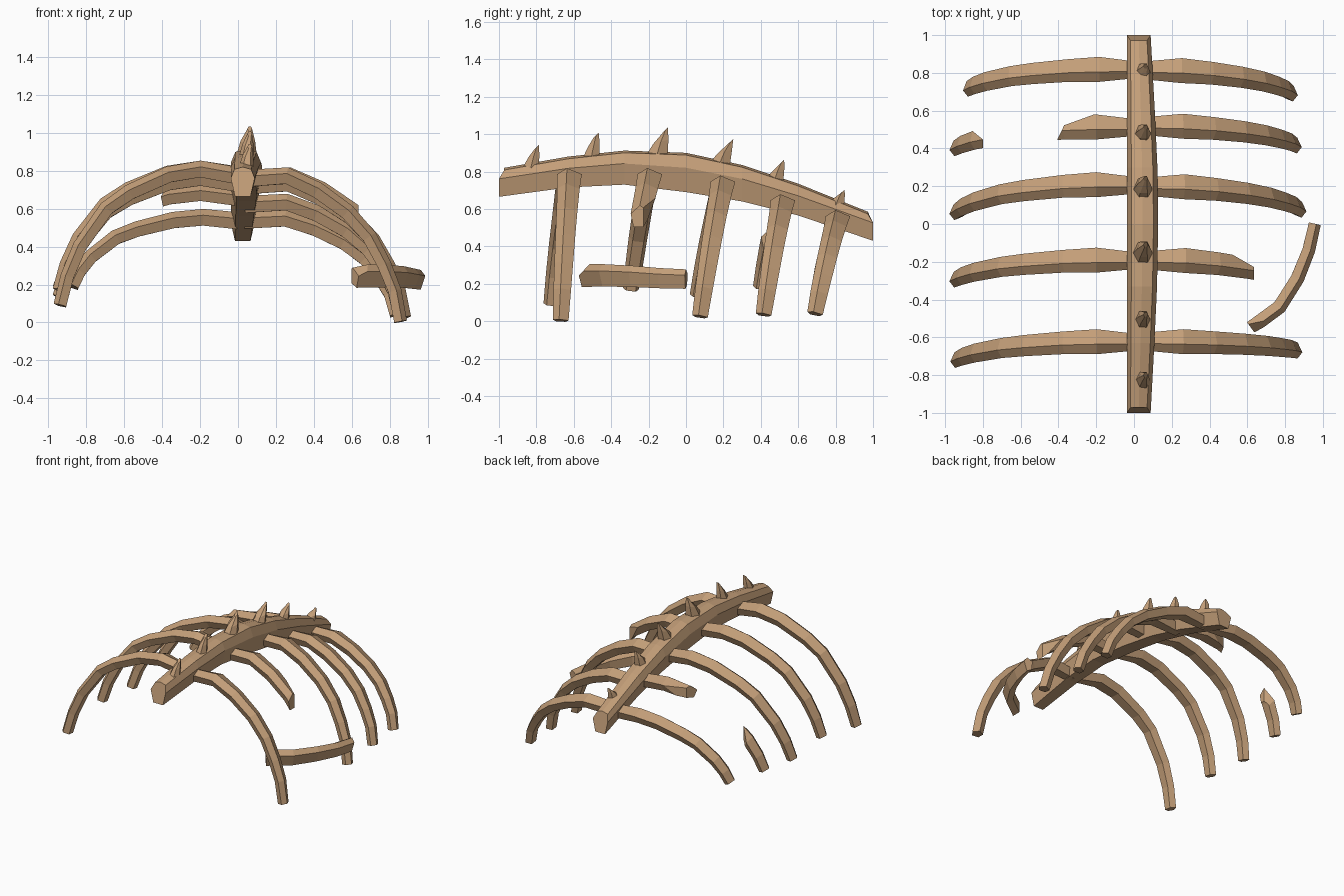
import bpy, bmesh, math
from mathutils import Vector

if "Cube" in bpy.data.objects:
    bpy.data.objects.remove(bpy.data.objects["Cube"])

bone = bpy.data.materials.new("tan bone")
bone.diffuse_color = (0.55, 0.345, 0.19, 1)
bone.use_nodes = True
bone.node_tree.nodes["Principled BSDF"].inputs["Base Color"].default_value = bone.diffuse_color


def loft(rings):
    """Closed tube through a list of equal-sized point rings."""
    bm = bmesh.new()
    vs = [[bm.verts.new(p) for p in r] for r in rings]
    n = len(vs[0])
    for a, b in zip(vs, vs[1:]):
        for i in range(n):
            j = (i + 1) % n
            bm.faces.new((a[i], a[j], b[j], b[i]))
    bm.faces.new(vs[0])
    bm.faces.new(vs[-1])
    return bm


def finish(name, bm, cuts=()):
    """Cut away everything beyond each (point, normal) plane and cap it."""
    for co, no in cuts:
        geom = bm.verts[:] + bm.edges[:] + bm.faces[:]
        res = bmesh.ops.bisect_plane(bm, geom=geom, plane_co=co, plane_no=no,
                                     clear_outer=True)
        edges = [e for e in res["geom_cut"] if isinstance(e, bmesh.types.BMEdge)]
        bmesh.ops.contextual_create(bm, geom=edges)
    bmesh.ops.recalc_face_normals(bm, faces=bm.faces[:])
    me = bpy.data.meshes.new(name)
    bm.to_mesh(me)
    bm.free()
    me.materials.append(bone)
    ob = bpy.data.objects.new(name, me)
    bpy.context.collection.objects.link(ob)
    return ob


def bone_sweep(path, across, ridge, widths, thick):
    """Five-sided bone section with an outer ridge, swept along the path."""
    rings = []
    for i, p in enumerate(path):
        t = (path[min(i + 1, len(path) - 1)] - path[max(i - 1, 0)]).normalized()
        n = t.cross(across).normalized()
        w_dir = n.cross(t).normalized()
        w, h = widths[i], thick[i]
        sec = [(ridge * w, h), (w, 0.25 * h), (0.6 * w, -h), (-0.6 * w, -h), (-w, 0.25 * h)]
        rings.append([p + w_dir * a + n * b for a, b in sec])
    return loft(rings)


# Spine: y, top z, bottom z, half width
spine = [(-1, .82, .665, .063), (-.63, .88, .715, .073), (-.33, .912, .73, .08),
         (0, .90, .69, .083), (.3, .835, .64, .081), (.6, .735, .565, .074),
         (1, .585, .43, .063)]
rings = []
for i, (y, top, bot, w) in enumerate(spine):
    cx = w - 0.038
    mid = bot + (top - bot) * 0.62
    yt = y * 0.972 if abs(y) == 1 else y      # ends lean inward at the top
    rings.append([(cx - .65 * w, y, bot), (cx + .65 * w, y, bot), (cx + w, y, mid),
                  (cx + .7 * w, yt, top - .012), (cx, yt, top), (cx - .7 * w, yt, top - .012),
                  (cx - w, y, mid)])
finish("spine", loft(rings))

# Normalised rib curves: (fraction of reach, fraction of drop)
RIGHT = [(.04, .02), (.3, 0), (.49, .1), (.675, .25), (.81, .42), (.90, .61), (.965, .79), (1, 1)]
LEFT = [(.0, .05), (.21, 0), (.39, .04), (.61, .17), (.74, .29), (.89, .57), (.96, .79), (1, 1)]
WIDTH = [.045, .066, .06, .056, .053, .05, .047, .042]
THICK = [.045, .044, .043, .041, .039, .037, .035, .034]


def rib(curve, reach, peak, end_z, y0, y1):
    s = 1 if reach > 0 else -1
    path = [Vector((u * reach, y0 + (y1 - y0) * (.75 * d + .25 * u * u), peak - d * (peak - end_z)))
            for u, d in curve]
    return bone_sweep(path, Vector((0, s, 0)), -0.2 * s, WIDTH, THICK)


# Ribs: reach, peak z, end z, root y, end y
right_ribs = [(.858, .775, .004, -.622, -.67), (.90, .775, .03, -.19, -.34),
              (.88, .735, .025, .20, .075), (.855, .635, .035, .52, .415),
              (.835, .55, .04, .815, .69)]
left_ribs = [(-.94, .81, .09, -.622, -.72), (-.945, .81, .17, -.19, -.295),
             (-.945, .765, .135, .21, .062), (-.945, .685, .18, .515, .40),
             (-.875, .555, .19, .82, .715)]

for i, p in enumerate(right_ribs):
    cuts = [((.57, -.19, 0), (.5, .87, 0)), ((.635, 0, 0), (1, 0, 0))] if i == 1 else []
    finish(f"right_rib_{i + 1}", rib(RIGHT, *p), cuts)

for i, p in enumerate(left_ribs):
    cuts = [((-.30, .548, 0), (-.34, .94, 0)), ((-.39, .48, 0), (-.9, .43, 0))] if i == 3 else []
    finish(f"left_rib_{i + 1}", rib(LEFT, *p), cuts)

# Detached tip of the broken left rib
finish("left_rib_tip", rib(LEFT, *left_ribs[3]),
       [((-.83, .472, 0), (.63, .77, 0)), ((-.8, 0, 0), (1, 0, 0))])

# Loose broken piece hanging near the right ribs
path = [Vector(p) for p in [(.62, -.55, .245), (.77, -.44, .245), (.865, -.29, .24),
                            (.925, -.14, .23), (.957, 0, .225)]]
finish("loose_rib_piece",
       bone_sweep(path, Vector((0, 0, 1)), 0.4, [.062, .06, .057, .054, .052],
                  [.037, .037, .036, .034, .032]),
       [((0, -.51, .31), (0, -.62, .6))])

# Spikes along the spine: base y, tip y, tip z, base z, radius
spikes = [(-.83, -.79, .945, .82, .05), (-.508, -.47, 1.012, .87, .052),
          (-.158, -.10, 1.038, .88, .068), (.175, .25, .978, .83, .068),
          (.47, .522, .868, .745, .058), (.80, .845, .707, .62, .052)]
for i, (yb, yt, zt, zb, r) in enumerate(spikes):
    def ring(x, y, z, rad, tilt):
        return [(x + rad * .8 * math.cos(k * math.pi / 3), y + rad * math.sin(k * math.pi / 3),
                 z + tilt * rad * math.sin(k * math.pi / 3)) for k in range(6)]
    ym, zm = yb + (yt - yb) * .4, zb + (zt - zb) * .5
    finish(f"spike_{i + 1}", loft([ring(.045, yb, zb, r, 0), ring(.052, ym, zm, r * .7, .3),
                                   ring(.062, yt - .01, zt - .016, .015, 1)]))
